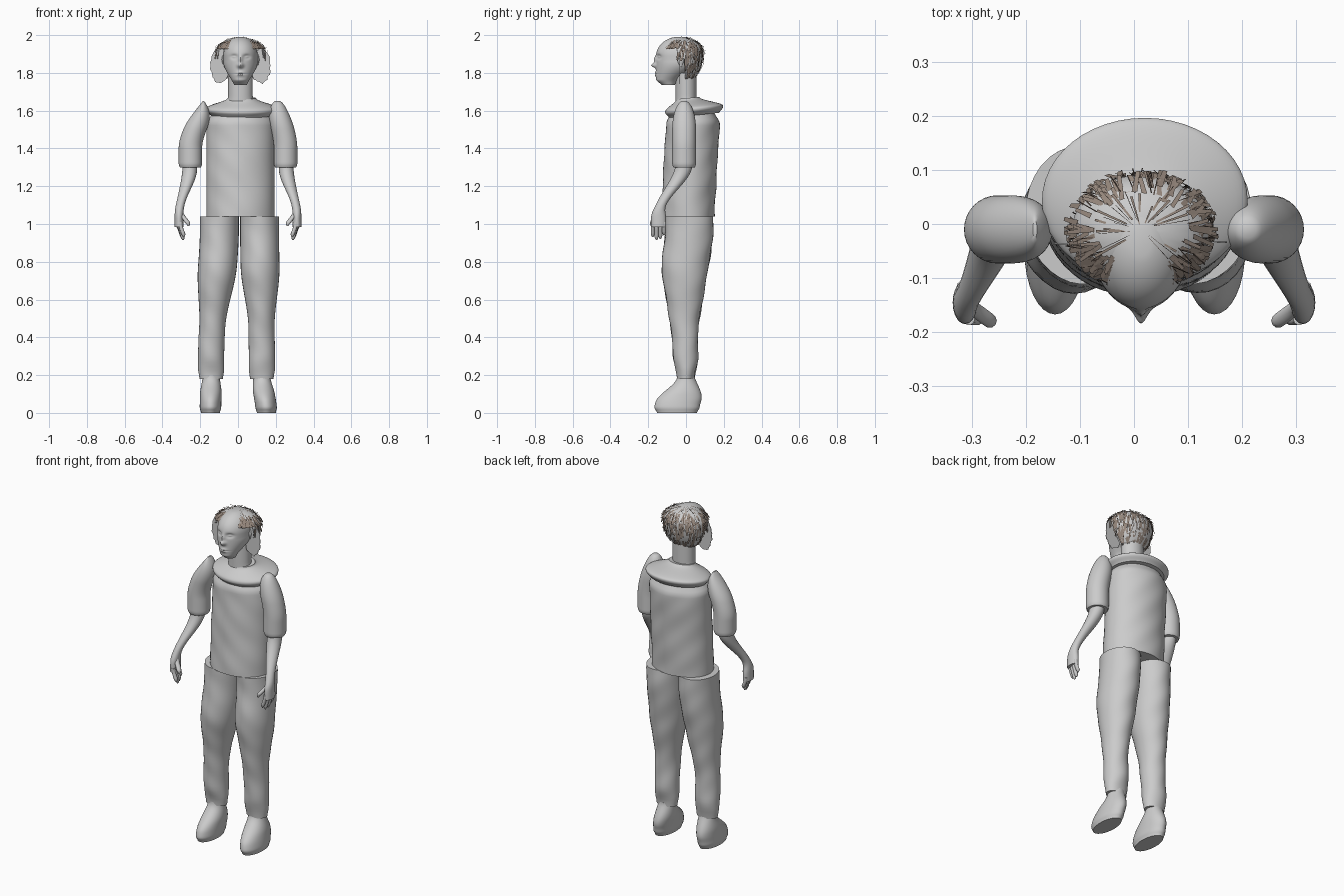
import bpy, bmesh, random
from math import sin, cos, pi, exp, sqrt, radians
from mathutils import Vector

random.seed(4)
if "Cube" in bpy.data.objects:
    bpy.data.objects.remove(bpy.data.objects["Cube"])


def material(name, red, green, blue):
    colour = (red, green, blue, 1)
    mat = bpy.data.materials.new(name)
    mat.use_nodes = True
    mat.diffuse_color = colour
    mat.node_tree.nodes["Principled BSDF"].inputs["Base Color"].default_value = colour
    return mat


GREY = material("plain grey", 0.6, 0.6, 0.6)
BROWN = material("hair brown", 0.3, 0.24, 0.2)
DARK = material("dark hair brown", 0.07, 0.05, 0.04)
MIDDLE = 0.013  # centre line of head and shirt


def finish(name, bm, *materials, smooth=True):
    bmesh.ops.recalc_face_normals(bm, faces=bm.faces)
    mesh = bpy.data.meshes.new(name)
    bm.to_mesh(mesh)
    bm.free()
    ob = bpy.data.objects.new(name, mesh)
    bpy.context.collection.objects.link(ob)
    for mat in materials:
        mesh.materials.append(mat)
    if smooth:
        bpy.ops.object.select_all(action="DESELECT")
        ob.select_set(True)
        bpy.context.view_layer.objects.active = ob
        bpy.ops.object.shade_smooth_by_angle(angle=radians(50))
    return ob


def ramp(z, low, high, start, end):
    """Ease from start to end while z rises from low to high."""
    t = min(max((z - low) / (high - low), 0), 1)
    return start + (end - start) * t * t * (3 - 2 * t)


def dome(z, base, top):
    """Rounded closing factor: one below base, zero at top."""
    return sqrt(max(0, 1 - max(0, (z - base) / (top - base)) ** 2))


def loft(name, bottom, top, section, shape=None, sides=32, rows=24):
    """Stack level ellipses; section(z) gives x, y, half width, half depth."""
    bm = bmesh.new()
    rings = []
    for row in range(rows + 1):
        z = bottom + (top - bottom) * row / rows
        x, y, wide, deep = section(z)
        angles = [2 * pi * i / sides for i in range(sides)]
        rings.append([bm.verts.new((x + wide * cos(a), y + deep * sin(a), z)) for a in angles])
    for lower, upper in zip(rings, rings[1:]):
        for i in range(sides):
            bm.faces.new((lower[i - 1], lower[i], upper[i], upper[i - 1]))
    bm.faces.new(rings[0])
    bm.faces.new(rings[-1])
    if shape:
        for vert in bm.verts:
            shape(vert.co)
    return finish(name, bm, GREY)


def crease(co):
    """Gentle folds in the fabric."""
    co.y += 0.003 * sin(30 * co.z + 14 * co.x) * sin(23 * co.x + 9 * co.z)


# Shirt body and wide sloping collar
def shirt(z):
    size = ramp(z, 1.53, 1.6, 1, 0.8)
    return MIDDLE, ramp(z, 1, 1.6, 0.01, 0.036), 0.18 * size, 0.142 * size


def collar(z):
    size = ramp(z, 1.57, 1.605, 0.86, 1) * ramp(z, 1.61, 1.67, 1, 0.4)
    return 0.02, ramp(z, 1.61, 1.67, 0.043, 0.01), 0.19 * size, 0.153 * size


def tilt(co):
    co.z += 0.1 * (co.y - 0.04)


loft("shirt", 1.04, 1.6, shirt, crease, sides=48, rows=36)
loft("collar", 1.575, 1.67, collar, tilt, sides=48)


# Limbs, built for each side in turn
def build_leg(side, sign, hip, ankle, toe):
    def trouser(z):
        wide = ramp(z, 0.45, 0.78, 0.069, 0.103) - ramp(z, 0.18, 0.23, 0.007, 0)
        deep = ramp(z, 0.18, 0.3, 0.045, 0.067) + ramp(z, 0.35, 0.85, 0, 0.06)
        y = ramp(z, 0.18, 0.5, 0, -0.008) + ramp(z, 0.7, 1, 0, 0.026)
        return sign * ramp(z, 0.3, 1, ankle, hip), y, wide, deep

    def shoe(z):
        sole = ramp(z, 0, 0.03, 0.88, 1)
        return (sign * ramp(z, 0, 0.2, toe, ankle), ramp(z, 0.02, 0.18, -0.048, 0),
                sole * ramp(z, 0.1, 0.2, 0.057, 0.045),
                sole * ramp(z, 0.06, 0.2, 0.12, 0.045))

    loft(side + "_trouser_leg", 0.18, 1.04, trouser, crease, rows=40)
    loft(side + "_shoe", 0, 0.2, shoe)


def build_arm(side, sign, shoulder, pointed):
    def sleeve(z):
        close = dome(z, 1.5, 1.655)
        hem = ramp(z, 1.3, 1.315, 0.9, 1)
        wide = close * close if pointed else close
        return sign * ramp(z, 1.4, 1.65, 0.252, shoulder), -0.01, 0.062 * hem * wide, 0.063 * hem * close

    def forearm(z):
        deep = ramp(z, 1.1, 1.28, 0.028, 0.045) + ramp(z, 1.03, 1.1, 0.012, 0)
        return (sign * ramp(z, 1.05, 1.3, 0.312, 0.255), ramp(z, 1.05, 1.32, -0.145, -0.01),
                ramp(z, 1.1, 1.28, 0.023, 0.039), deep)

    def thumb(z):
        size = 0.014 * ramp(z, 0.99, 1.01, 0.4, 1)
        return sign * ramp(z, 0.99, 1.07, 0.262, 0.305), ramp(z, 0.99, 1.07, -0.182, -0.15), size, size

    loft(side + "_sleeve", 1.3, 1.65, sleeve, rows=36)
    loft(side + "_forearm_and_palm", 0.985, 1.34, forearm, sides=20)
    loft(side + "_thumb", 0.99, 1.07, thumb, sides=10, rows=10)
    for index, tip in enumerate((0.93, 0.915, 0.92, 0.94)):
        def finger(z):
            size = 0.011 * ramp(z, tip, tip + 0.015, 0.3, 1)
            x = 0.305 + 0.004 * index - ramp(z, tip, 1, 0.018, 0)
            return sign * x, 0.02 * index - 0.176, size, size
        loft(f"{side}_finger_{index + 1}", tip, 1.01, finger, sides=10, rows=10)


build_leg("right", -1, hip=0.098, ankle=0.142, toe=0.146)
build_leg("left", 1, hip=0.114, ankle=0.126, toe=0.15)
build_arm("right", -1, shoulder=0.183, pointed=True)
build_arm("left", 1, shoulder=0.21, pointed=False)


# Neck and head
def neck(z):
    return MIDDLE, 0, ramp(z, 1.6, 1.68, 0.075, 0.065), 0.055


def head(z):
    front = ramp(z, 1.73, 1.765, -0.125, -0.158)
    back = ramp(z, 1.73, 1.87, -0.06, 0.09)
    crown = dome(z, 1.89, 1.992)
    wide = ramp(z, 1.7, 1.86, 0.025, 0.091)
    return MIDDLE, (front + back) / 2, wide * crown, (back - front) / 2 * crown


# Face features: sideways offset, height, width, tallness, forward push
FEATURES = {
    "nose": (0, 1.84, 0.014, 0.013, 0.025),
    "bridge": (0, 1.87, 0.01, 0.02, 0.012),
    "eye socket": (0.034, 1.885, 0.017, 0.012, -0.014),
    "eyeball": (0.034, 1.884, 0.01, 0.006, 0.009),
    "lips": (0, 1.794, 0.02, 0.013, 0.009),
    "mouth line": (0, 1.794, 0.024, 0.003, -0.008),
}


def sculpt_face(co):
    if co.y < -0.06:
        for offset, height, wide, tall, push in FEATURES.values():
            across = (abs(co.x - MIDDLE) - offset) / wide
            co.y -= push * exp(-across ** 2 - ((co.z - height) / tall) ** 2)


loft("neck", 1.6, 1.8, neck)
loft("head", 1.735, 1.99, head, sculpt_face, sides=96, rows=80)


# Hair: grey under-cap, then loose overlapping locks
def scalp(around, up, lift):
    size = 1 + lift
    height = 0.084 * size if up > 0 else 0.165
    return Vector((MIDDLE + 0.136 * size * cos(up) * cos(around),
                   0.109 * size * cos(up) * sin(around) - 0.012,
                   1.908 + height * sin(up)))


def hairline(around):
    """Lowest hair angle: high over the brow, down to the nape behind."""
    if sin(around) < -0.3:
        return 0.3
    return -0.2 if sin(around) < 0.05 else -0.95


bm = bmesh.new()
ROWS = 12
columns = []
for i in range(48):
    around = 2 * pi * i / 48
    low = hairline(around)
    columns.append([bm.verts.new(scalp(around, low + (1.5 - low) * row / ROWS, -0.06))
                    for row in range(ROWS + 1)])
for i, column in enumerate(columns):
    before = columns[i - 1]
    for row in range(ROWS):
        bm.faces.new((before[row], column[row], column[row + 1], before[row + 1]))
finish("hair_cap", bm, GREY)

bm = bmesh.new()
for i in range(560):
    around = random.uniform(0, 2 * pi)
    low = hairline(around)
    on_crown = random.random() < 0.06
    root = random.uniform(1.3, 1.5) if on_crown else random.uniform(low + 0.15, 0.95)
    tip = max(root - random.uniform(0.3, 0.6), low - 0.08)
    lean = around + random.uniform(-0.15, 0.15)
    dark = random.random() < 0.4
    half = 0.014 if dark else 0.06
    lift = random.uniform(-0.05, 0.04)
    corners = [scalp(around - half, root, lift - 0.03), scalp(around + half, root, lift - 0.03),
               scalp(lean + half / 2, tip, lift + 0.03), scalp(lean - half / 2, tip, lift + 0.03)]
    lock = bm.faces.new([bm.verts.new(corner) for corner in corners])
    lock.material_index = int(dark)
finish("hair_locks", bm, BROWN, DARK, smooth=False)

# Ears, and thin ragged sheets of hair beside the face
for side, sign in (("right", -1), ("left", 1)):
    def ear(z):
        size = sin(pi * ramp(z, 1.83, 1.91, 0.1, 0.9))
        return MIDDLE + sign * 0.092, -0.028, 0.009 * size, 0.018 * size
    loft(side + "_ear", 1.83, 1.91, ear, sides=12, rows=10)

    bm = bmesh.new()
    rim = []
    for i in range(36):
        angle = 2 * pi * i / 36
        reach = random.uniform(0.9, 1.04)
        rim.append(bm.verts.new((MIDDLE + sign * 0.107 + 0.055 * reach * cos(angle), -0.035,
                                 1.838 + 0.095 * reach * sin(angle))))
    bm.faces.new(rim)
    sheet = finish(side + "_hair_sheet", bm, GREY, smooth=False)
    sheet.modifiers.new("thickness", "SOLIDIFY").thickness = 0.003
